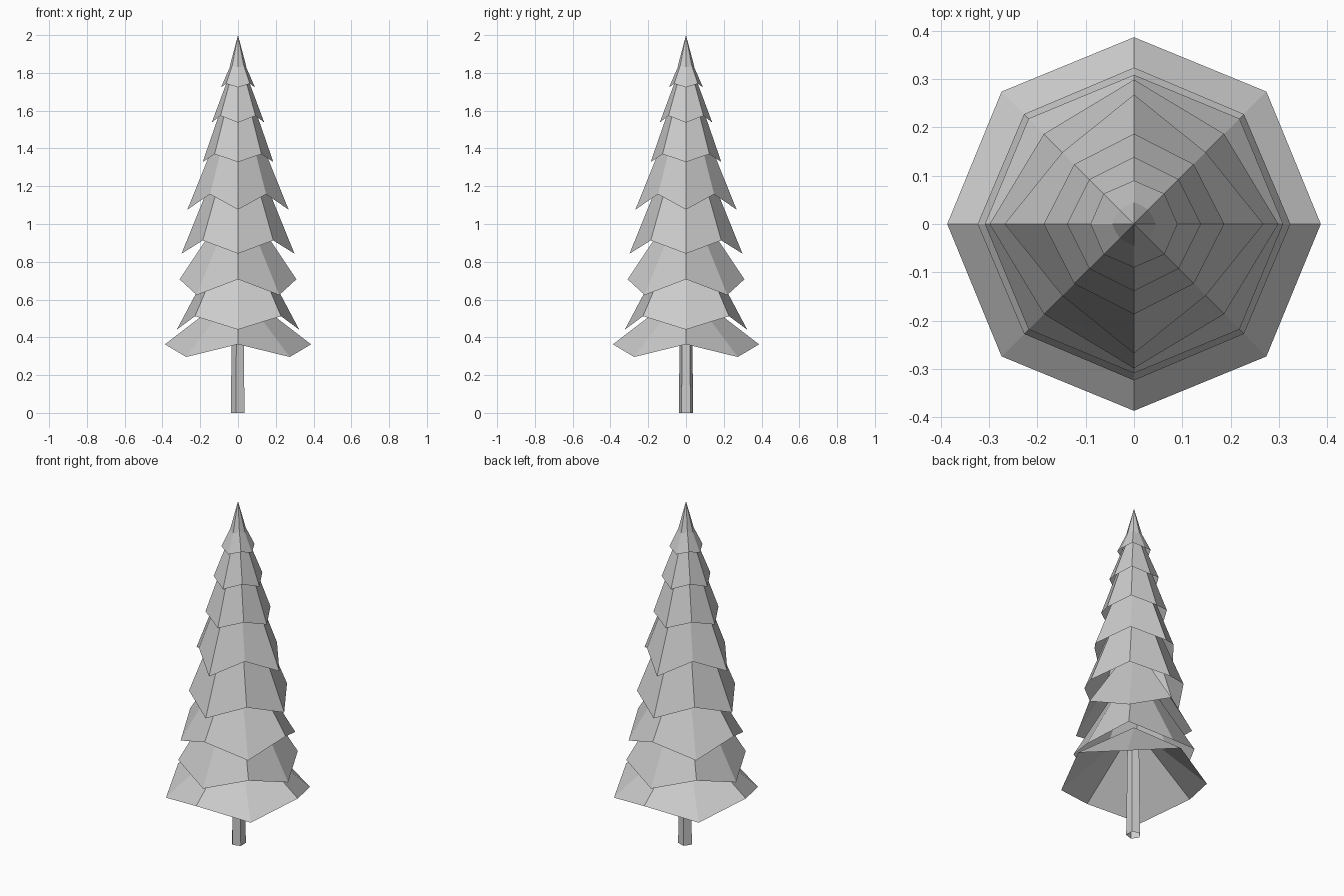
import bpy
import bmesh
from math import cos, sin, pi

cube = bpy.data.objects.get("Cube")
if cube:
    bpy.data.objects.remove(cube, do_unlink=True)

# One pale grey for the whole tree
grey = bpy.data.materials.new("pale_grey")
grey.use_nodes = True
COLOUR = (0.6, 0.6, 0.6, 1)
grey.diffuse_color = COLOUR
grey.node_tree.nodes["Principled BSDF"].inputs["Base Color"].default_value = COLOUR


def make_object(name, bm):
    bmesh.ops.recalc_face_normals(bm, faces=bm.faces)
    mesh = bpy.data.meshes.new(name)
    bm.to_mesh(mesh)
    bm.free()
    mesh.materials.append(grey)
    obj = bpy.data.objects.new(name, mesh)
    bpy.context.collection.objects.link(obj)
    return obj


def branch_tier(name, straight, corner, apex):
    """Open eight-sided cone; its rim zigzags between two (radius, z) pairs."""
    bm = bmesh.new()
    rim = []
    for i in range(8):
        radius, z = corner if i % 2 else straight
        a = i * pi / 4
        rim.append(bm.verts.new((radius * cos(a), radius * sin(a), z)))
    tip = bm.verts.new((0, 0, apex))
    for i in range(8):
        bm.faces.new((rim[i], rim[(i + 1) % 8], tip))
    return make_object(name, bm)


# Branch tiers, bottom to top: rim on the axes, rim on the diagonals, apex
tiers = [
    ((0.387, 0.363), (0.388, 0.296), 0.66),
    ((0.324, 0.441), (0.322, 0.512), 1.05),
    ((0.309, 0.707), (0.309, 0.624), 1.17),
    ((0.299, 0.843), (0.264, 0.913), 1.58),
    ((0.268, 1.076), (0.210, 1.158), 1.74),
    ((0.187, 1.328), (0.175, 1.37), 1.87),
    ((0.139, 1.537), (0.131, 1.573), 1.91),
    ((0.09, 1.723), (0.089, 1.743), 1.93),
]
for n, tier in enumerate(tiers, 1):
    branch_tier(f"branch_tier_{n}", *tier)

# Slim spire that ends the top tier
branch_tier("spire", (0.045, 1.83), (0.045, 1.83), 2.0)

# Five-sided trunk, open below, tapered, one edge towards -x
bm = bmesh.new()
rings = []
for radius, z in ((0.04, 0), (0.033, 0.6)):
    rings.append([bm.verts.new((0.002 + radius * cos(pi + i * 2 * pi / 5),
                                radius * sin(pi + i * 2 * pi / 5), z))
                  for i in range(5)])
low, high = rings
for i in range(5):
    j = (i + 1) % 5
    bm.faces.new((low[i], low[j], high[j], high[i]))
make_object("trunk", bm)
